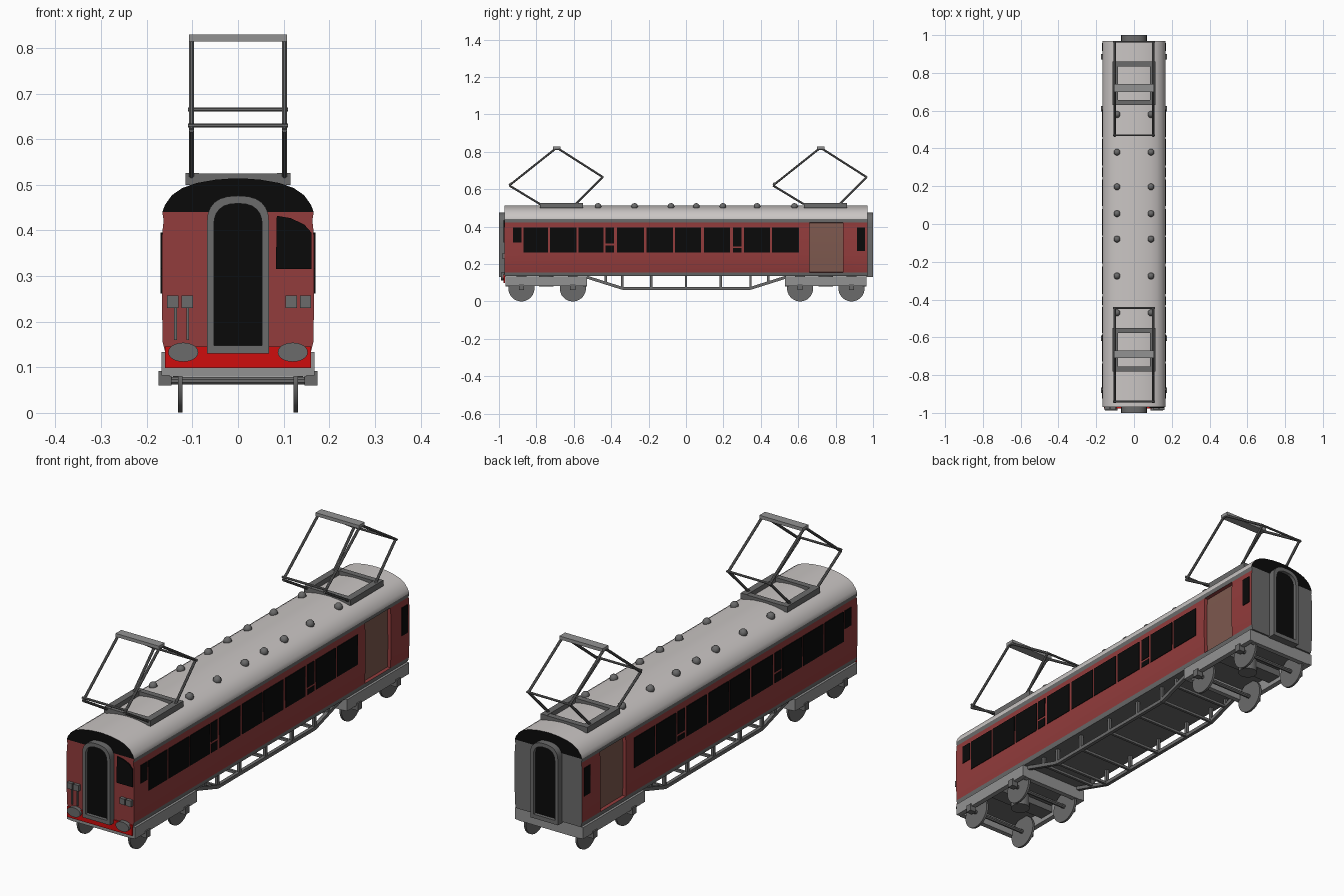
import bpy, bmesh, math
from mathutils import Matrix, Vector

if "Cube" in bpy.data.objects:
    bpy.data.objects.remove(bpy.data.objects["Cube"])


def mat(name, r, g, b):
    m = bpy.data.materials.new(name)
    m.diffuse_color = (r, g, b, 1)
    m.use_nodes = True
    m.node_tree.nodes["Principled BSDF"].inputs["Base Color"].default_value = m.diffuse_color
    return m


RED = mat("dull red", 0.29, 0.045, 0.045)
BRIGHT = mat("bright red", 0.62, 0.004, 0.004)
BROWN = mat("door brown", 0.205, 0.098, 0.076)
BLACK = mat("black", 0.003, 0.003, 0.003)
GREY = mat("mid grey", 0.145, 0.145, 0.145)
LIGHT = mat("light grey", 0.29, 0.29, 0.29)
ROOF = mat("roof grey", 0.59, 0.56, 0.55)


def finish(bm, name, mats, smooth=False):
    bmesh.ops.recalc_face_normals(bm, faces=bm.faces)
    me = bpy.data.meshes.new(name)
    bm.to_mesh(me)
    bm.free()
    ob = bpy.data.objects.new(name, me)
    bpy.context.collection.objects.link(ob)
    for m in mats:
        me.materials.append(m)
    if smooth:
        bpy.ops.object.select_all(action='DESELECT')
        ob.select_set(True)
        bpy.context.view_layer.objects.active = ob
        bpy.ops.object.shade_smooth_by_angle(angle=math.radians(35))
    return ob


def box(bm, x0, x1, y0, y1, z0, z1):
    c = Vector((x0 + x1, y0 + y1, z0 + z1)) / 2
    m = Matrix.Translation(c) @ Matrix.Diagonal((x1 - x0, y1 - y0, z1 - z0, 1))
    bmesh.ops.create_cube(bm, size=1, matrix=m)


def rod(bm, a, b, r, sides=8):
    a, b = Vector(a), Vector(b)
    d = b - a
    m = (Matrix.Translation((a + b) / 2) @ d.to_track_quat('Z', 'Y').to_matrix().to_4x4()
         @ Matrix.Rotation(math.pi / sides, 4, 'Z'))
    bmesh.ops.create_cone(bm, cap_ends=True, segments=sides, radius1=r, radius2=r,
                          depth=d.length, matrix=m)


def prism(bm, pts, y0, y1):
    # extrude an x-z outline along y
    a = [bm.verts.new((x, y0, z)) for x, z in pts]
    b = [bm.verts.new((x, y1, z)) for x, z in pts]
    bm.faces.new(a)
    bm.faces.new(b[::-1])
    for i in range(len(pts)):
        j = (i + 1) % len(pts)
        bm.faces.new((a[i], a[j], b[j], b[i]))


# Body shell: cross-section lofted along y, coloured by height and direction
half = [(0.160, 0.135), (0.165, 0.155), (0.167, 0.25), (0.166, 0.395), (0.163, 0.422),
        (0.166, 0.440), (0.160, 0.456), (0.145, 0.477), (0.122, 0.493), (0.090, 0.504),
        (0.050, 0.511), (0.012, 0.514)]
n = len(half)
bm = bmesh.new()
rings = []
for y in (-0.97, 0.66, 0.84, 0.97):
    rings.append([bm.verts.new((-x, y, z)) for x, z in half]
                 + [bm.verts.new((x, y, z)) for x, z in reversed(half)])
for a, b in zip(rings, rings[1:]):
    for i in range(2 * n):
        j = (i + 1) % (2 * n)
        bm.faces.new((a[i], a[j], b[j], b[i]))
for r in (rings[0], rings[-1]):
    for i in range(n - 1):
        bm.faces.new((r[i], r[i + 1], r[2 * n - 2 - i], r[2 * n - 1 - i]))
bmesh.ops.recalc_face_normals(bm, faces=bm.faces)
doors = {-1: [], 1: []}
for f in bm.faces:
    c = f.calc_center_median()
    if abs(f.normal.y) > 0.9:
        f.material_index = 3 if c.z > 0.44 else (0 if c.y < 0 else 1)
    elif c.z > 0.44:
        f.material_index = 2
    elif c.z < 0.155 or c.z > 0.423:
        f.material_index = 1
    elif 0.66 < c.y < 0.84:
        doors[1 if c.x > 0 else -1].append(f)
# Sunken side doors
for fs in doors.values():
    bmesh.ops.inset_region(bm, faces=fs, thickness=0.001, depth=-0.015, use_even_offset=True)
    for f in fs:
        f.material_index = 4
finish(bm, "body_shell", [RED, GREY, ROOF, BLACK, BROWN], True)

# Side windows
bm = bmesh.new()
T, B = 0.395, 0.262
wins = [(-0.925, -0.88, 0.315, T), (-0.87, -0.738, B, T), (-0.727, -0.585, B, T),
        (-0.576, -0.44, B, T), (-0.43, -0.385, 0.31, T), (-0.43, -0.385, B, 0.30),
        (-0.37, -0.225, B, T), (-0.21, -0.07, B, T), (-0.06, 0.08, B, T),
        (0.095, 0.235, B, T), (0.25, 0.298, 0.295, T), (0.25, 0.298, B, 0.285),
        (0.31, 0.45, B, T), (0.46, 0.605, B, T), (0.915, 0.957, 0.27, T)]
for y0, y1, z0, z1 in wins:
    box(bm, 0.1605, 0.1695, y0, y1, z0, z1)
    box(bm, -0.1695, -0.1605, y0, y1, z0, z1)
finish(bm, "side_windows", [BLACK])

# Cab window on the right of the front
bm = bmesh.new()
prism(bm, [(0.083, 0.315), (0.161, 0.315), (0.161, 0.395), (0.145, 0.413),
           (0.115, 0.427), (0.085, 0.432)], -0.975, -0.967)
finish(bm, "cab_window", [BLACK])


# End gangways: arched surround with black door
def arch(w, z0, z1, rise):
    pts = [(-w, z0), (w, z0)]
    for i in range(13):
        t = math.pi * i / 12
        c, s = math.cos(t), math.sin(t)
        pts.append((w * math.copysign(abs(c) ** 0.8, c), z1 - rise + rise * s ** 0.8))
    return pts


for s, label in ((-1, "front"), (1, "back")):
    bm = bmesh.new()
    loops = []
    for pts in (arch(0.068, 0.13, 0.476, 0.06), arch(0.053, 0.148, 0.459, 0.05)):
        for y in (0.965, 1.0):
            loops.append([bm.verts.new((x, s * y, z)) for x, z in pts])
    o0, o1, i0, i1 = loops
    for p, q in ((o0, o1), (o1, i1), (i1, i0), (i0, o0)):
        for k in range(len(p)):
            j = (k + 1) % len(p)
            bm.faces.new((p[k], p[j], q[j], q[k]))
    finish(bm, label + "_gangway_surround", [GREY], True)
    bm = bmesh.new()
    prism(bm, arch(0.054, 0.147, 0.46, 0.05), s * 0.976, s * 0.985)
    finish(bm, label + "_gangway_door", [BLACK])

# Front apron, buffers, lamps and pipes
bm = bmesh.new()
box(bm, -0.16, 0.16, -0.976, -0.967, 0.098, 0.145)
finish(bm, "front_apron", [BRIGHT])
bm = bmesh.new()
for x in (-0.12, 0.12):
    prism(bm, [(x + 0.033 * math.cos(t * math.pi / 12), 0.133 + 0.021 * math.sin(t * math.pi / 12))
               for t in range(24)], -0.988, -0.968)
finish(bm, "buffers", [GREY], True)
bm = bmesh.new()
for x in (-0.143, -0.111, 0.117, 0.148):
    box(bm, x - 0.0125, x + 0.0125, -0.985, -0.968, 0.23, 0.257)
for x in (-0.137, -0.11):
    box(bm, x - 0.003, x + 0.003, -0.977, -0.968, 0.16, 0.23)
finish(bm, "lamps_and_pipes", [GREY])

# Roof vents
bm = bmesh.new()
for y in (0.58, 0.38, 0.197, 0.055, -0.08, -0.275, -0.47):
    for x in (-0.09, 0.09):
        bmesh.ops.create_uvsphere(bm, u_segments=10, v_segments=6, radius=0.018,
                                  matrix=Matrix.Translation((x, y, 0.508)))
finish(bm, "roof_vents", [GREY], True)

# Pantographs
for c, label in ((-0.665, "front"), (0.745, "back")):
    bm = bmesh.new()
    for s in (-1, 1):
        box(bm, min(s * 0.085, s * 0.115), max(s * 0.085, s * 0.115), c - 0.115, c + 0.115, 0.5, 0.526)
        box(bm, -0.115, 0.115, c + s * 0.102 - 0.013, c + s * 0.102 + 0.013, 0.505, 0.525)
        x = s * 0.102
        path = [(x, c - 0.115, 0.52), (x, c - 0.28, 0.62), (x, c - 0.035, 0.815),
                (x, c - 0.015, 0.815), (x, c + 0.22, 0.665), (x, c + 0.075, 0.52)]
        for a, b in zip(path, path[1:]):
            rod(bm, a, b, 0.006)
    for y, z in ((-0.275, 0.63), (0.22, 0.665)):
        rod(bm, (-0.11, c + y, z), (0.11, c + y, z), 0.005)
    finish(bm, label + "_pantograph_arms", [GREY])
    bm = bmesh.new()
    box(bm, -0.107, 0.107, c - 0.045, c - 0.005, 0.814, 0.829)
    finish(bm, label + "_pantograph_bow", [LIGHT])

# Bogies: frame, wheels, axles, axle boxes, pivot
for c, ws, label in ((-0.747, (-0.88, -0.605), "front"), (0.747, (0.61, 0.885), "back")):
    bm = bmesh.new()
    for s in (-1, 1):
        box(bm, s * 0.157 - 0.011, s * 0.157 + 0.011, c - 0.218, c + 0.218, 0.082, 0.133)
        box(bm, -0.15, 0.15, c + s * 0.207 - 0.011, c + s * 0.207 + 0.011, 0.08, 0.133)
    finish(bm, label + "_bogie_frame", [LIGHT])
    bm = bmesh.new()
    box(bm, -0.15, 0.15, c - 0.035, c + 0.035, 0.1, 0.13)
    rod(bm, (0, c, 0.08), (0, c, 0.135), 0.04, 16)
    for y in ws:
        rod(bm, (-0.15, y, 0.07), (0.15, y, 0.07), 0.009)
        for s in (-1, 1):
            rod(bm, (s * 0.122, y, 0.07), (s * 0.132, y, 0.07), 0.07, 28)
            box(bm, s * 0.16 - 0.014, s * 0.16 + 0.014, y - 0.014, y + 0.014, 0.06, 0.092)
    finish(bm, label + "_bogie_wheels", [GREY], True)

# Underfloor truss
bm = bmesh.new()
for s in (-1, 1):
    x = s * 0.135
    path = [(x, -0.53, 0.13), (x, -0.34, 0.07), (x, 0.345, 0.07), (x, 0.535, 0.13)]
    for a, b in zip(path, path[1:]):
        rod(bm, a, b, 0.011, 4)
    for y, z in ((-0.43, 0.1), (-0.34, 0.07), (-0.185, 0.07), (0, 0.07),
                 (0.185, 0.07), (0.345, 0.07), (0.44, 0.1)):
        rod(bm, (x, y, z), (x, y, 0.14), 0.009, 4)
        if s > 0:
            rod(bm, (-x, y, z), (x, y, z), 0.008, 4)
finish(bm, "underfloor_truss", [GREY])
